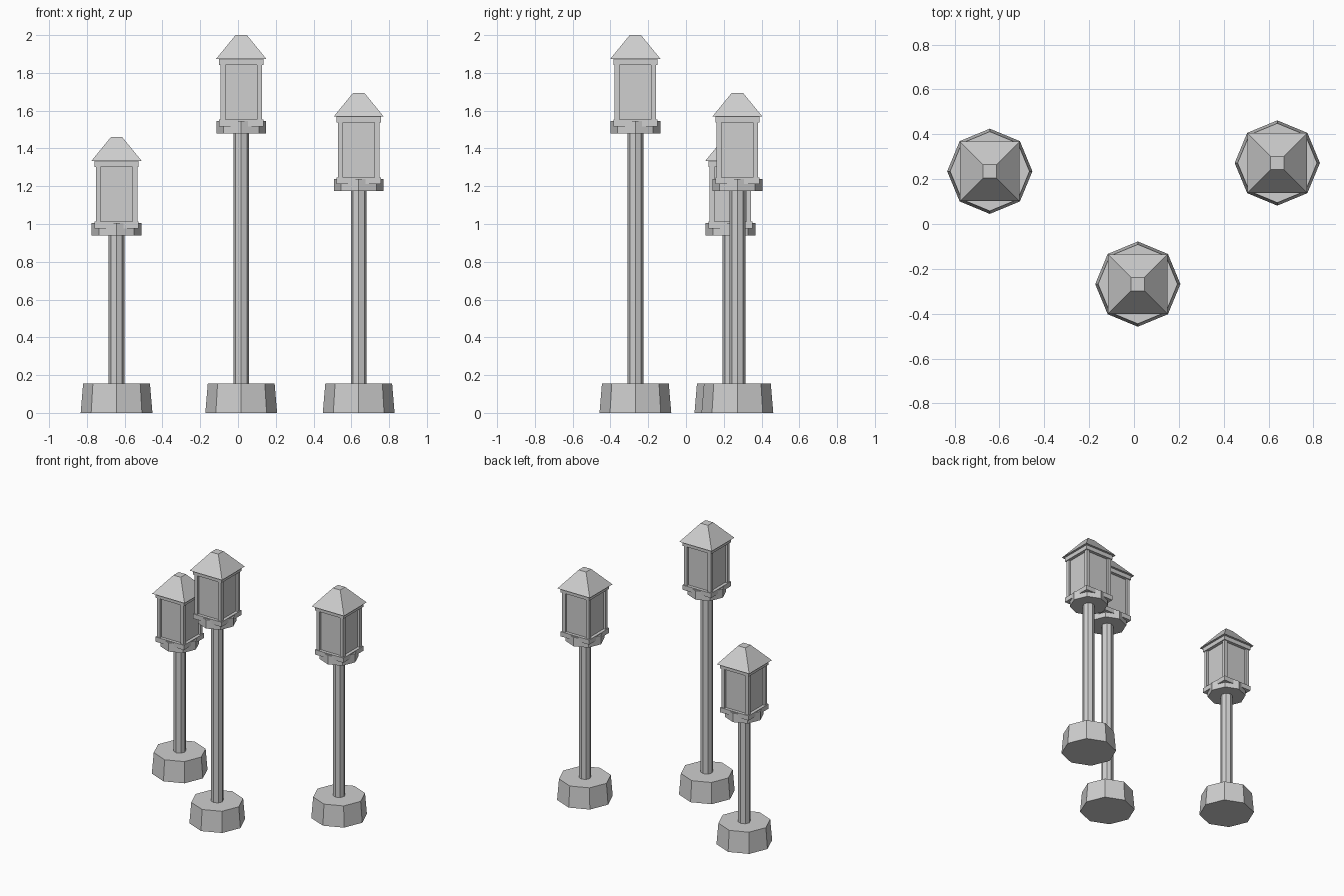
import bpy
import math
from math import pi

cube = bpy.data.objects.get("Cube")
if cube:
    bpy.data.objects.remove(cube, do_unlink=True)

# One plain grey for every part
GREY = (0.62, 0.62, 0.62, 1.0)
stone = bpy.data.materials.new("stone_grey")
stone.use_nodes = True
stone.diffuse_color = GREY
stone.node_tree.nodes["Principled BSDF"].inputs["Base Color"].default_value = GREY


def prism(name, sides, x, y, z0, z1, r0, r1=None):
    """Upright prism or frustum; a square takes half widths, an octagon corner radii."""
    r1 = r0 if r1 is None else r1
    k = math.sqrt(2) if sides == 4 else 1.0
    turn = pi / 4 if sides == 4 else 0.0
    verts = []
    for r, z in ((r0, z0), (r1, z1)):
        for i in range(sides):
            a = turn + 2 * pi * i / sides
            verts.append((x + k * r * math.cos(a), y + k * r * math.sin(a), z))
    faces = [tuple(reversed(range(sides))), tuple(range(sides, 2 * sides))]
    for i in range(sides):
        j = (i + 1) % sides
        faces.append((i, j, sides + j, sides + i))
    mesh = bpy.data.meshes.new(name)
    mesh.from_pydata(verts, [], faces)
    mesh.materials.append(stone)
    obj = bpy.data.objects.new(name, mesh)
    bpy.context.collection.objects.link(obj)
    return obj


def lamp(label, x, y, top):
    # Tapered foot and pole
    prism(label + "_base", 8, x, y, 0.0, 0.155, 0.19, 0.177)
    prism(label + "_pole", 8, x, y, 0.155, top - 0.515, 0.042)

    # Octagonal collar whose corners poke through the square sill
    prism(label + "_collar", 8, x, y, top - 0.52, top - 0.455, 0.132)
    prism(label + "_sill", 4, x, y, top - 0.483, top - 0.448, 0.117)

    # Recessed panes with four corner posts
    prism(label + "_panes", 4, x, y, top - 0.448, top - 0.156, 0.094)
    for i, (sx, sy) in enumerate(((1, 1), (-1, 1), (-1, -1), (1, -1))):
        prism(f"{label}_post_{i + 1}", 4, x + sx * 0.097, y + sy * 0.097,
              top - 0.448, top - 0.156, 0.013)

    # Top band and truncated pyramid roof
    prism(label + "_band", 4, x, y, top - 0.157, top - 0.125, 0.117)
    prism(label + "_roof", 4, x, y, top - 0.126, top, 0.133, 0.03)


lamp("short_lamp", -0.643, 0.235, 1.46)
lamp("tall_lamp", 0.017, -0.268, 2.0)
lamp("middle_lamp", 0.639, 0.272, 1.694)
